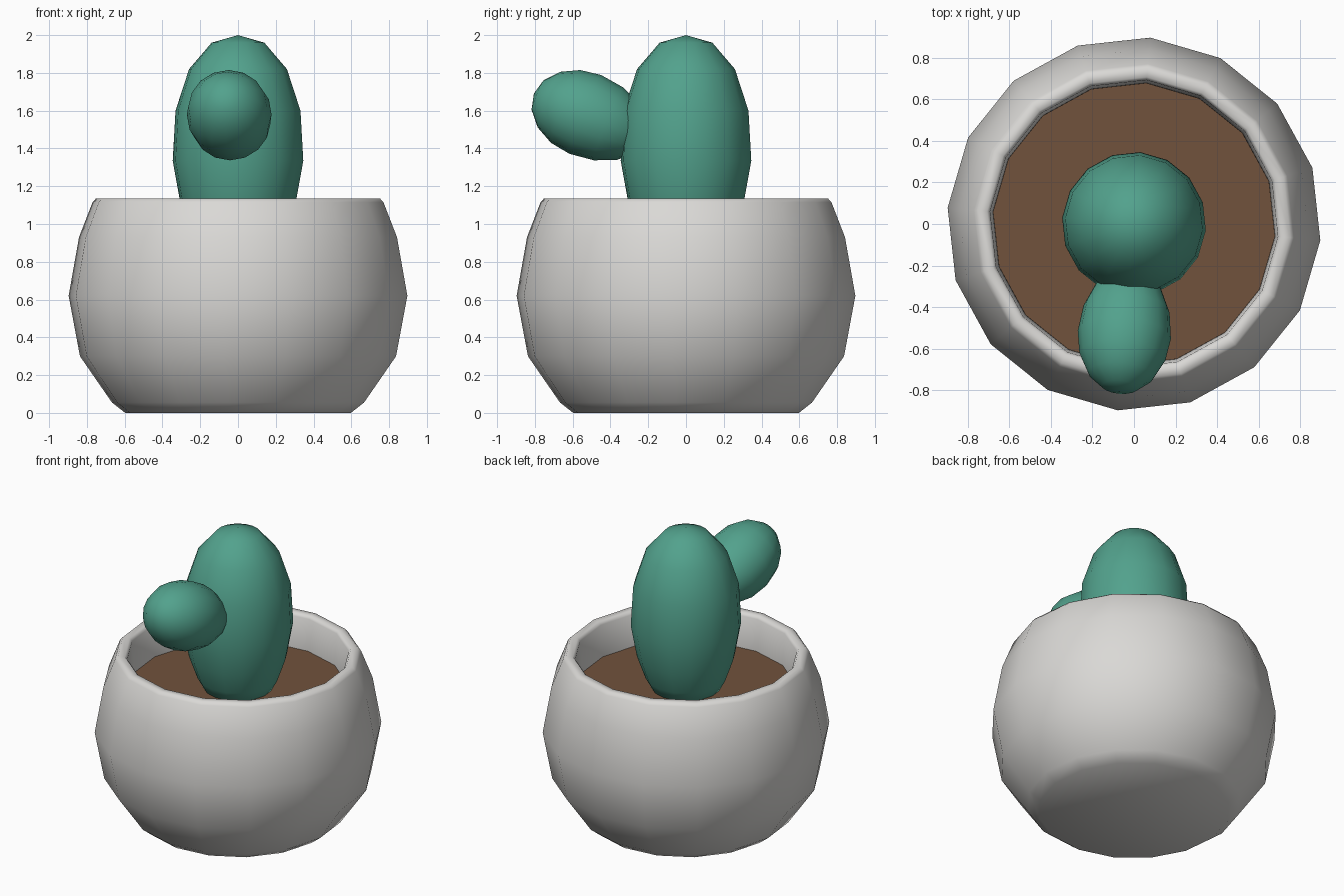
import bpy, bmesh, math
from mathutils import Matrix, Vector

if "Cube" in bpy.data.objects:
    bpy.data.objects.remove(bpy.data.objects["Cube"])

SIDES = 16
TURN = Matrix.Rotation(math.radians(-5), 4, 'Z')   # whole model is turned slightly


def material(name, rgb):
    m = bpy.data.materials.new(name)
    m.diffuse_color = (*rgb, 1)
    m.use_nodes = True
    m.node_tree.nodes["Principled BSDF"].inputs["Base Color"].default_value = m.diffuse_color
    return m


def lathe(name, profile, mat, matrix=Matrix(), smooth=60):
    """Spin (radius, height) points round z; radius 0 closes to a point."""
    bm = bmesh.new()
    rings = []
    for r, z in profile:
        n = SIDES if r > 0 else 1
        rings.append([bm.verts.new((r * math.cos(2 * math.pi * i / SIDES),
                                    r * math.sin(2 * math.pi * i / SIDES), z))
                      for i in range(n)])
    for a, b in zip(rings, rings[1:]):
        for i in range(SIDES):
            j = (i + 1) % SIDES
            quad = [a[i % len(a)], a[j % len(a)], b[j % len(b)], b[i % len(b)]]
            bm.faces.new(list(dict.fromkeys(quad)))
    bm.transform(TURN @ matrix)
    bmesh.ops.recalc_face_normals(bm, faces=bm.faces)
    me = bpy.data.meshes.new(name)
    bm.to_mesh(me)
    bm.free()
    me.materials.append(mat)
    ob = bpy.data.objects.new(name, me)
    bpy.context.collection.objects.link(ob)
    bpy.ops.object.select_all(action='DESELECT')
    ob.select_set(True)
    bpy.context.view_layer.objects.active = ob
    bpy.ops.object.shade_smooth_by_angle(angle=math.radians(smooth))
    return ob


ceramic = material("pale grey ceramic", (0.70, 0.69, 0.67))
earth = material("brown soil", (0.165, 0.085, 0.045))
green = material("cactus green", (0.085, 0.36, 0.265))

# Rounded pot: outside, rolled rim, inside wall, inner floor
lathe("pot", [(0, 0), (0.60, 0), (0.67, 0.055), (0.84, 0.30), (0.90, 0.62),
              (0.845, 0.93), (0.773, 1.115), (0.755, 1.135), (0.71, 1.135),
              (0.695, 1.115), (0.682, 0.90), (0.68, 0.84), (0, 0.84)], ceramic)

# Soil disc
lathe("soil", [(0, 0.84), (0.681, 0.84), (0.681, 0.90), (0, 0.90)], earth, smooth=30)

# Egg-shaped main stem
lathe("cactus_stem", [(0, 0.86), (0.20, 0.87), (0.255, 0.97), (0.308, 1.12), (0.347, 1.335),
                      (0.332, 1.60), (0.26, 1.82), (0.14, 1.96), (0, 2.0)], green)

# Side bud, leaning forward and slightly up
R, FRONT, BACK = 0.225, 0.295, 0.35
bud = []
for k in range(9):
    a = math.pi * k / 8
    z = -math.cos(a)
    bud.append((R * math.sin(a) if 0 < k < 8 else 0, z * (FRONT if z > 0 else BACK)))
lathe("cactus_bud", bud, green,
      Matrix.Translation((0, -0.535, 1.58)) @ Matrix.Rotation(math.radians(68), 4, 'X'))
